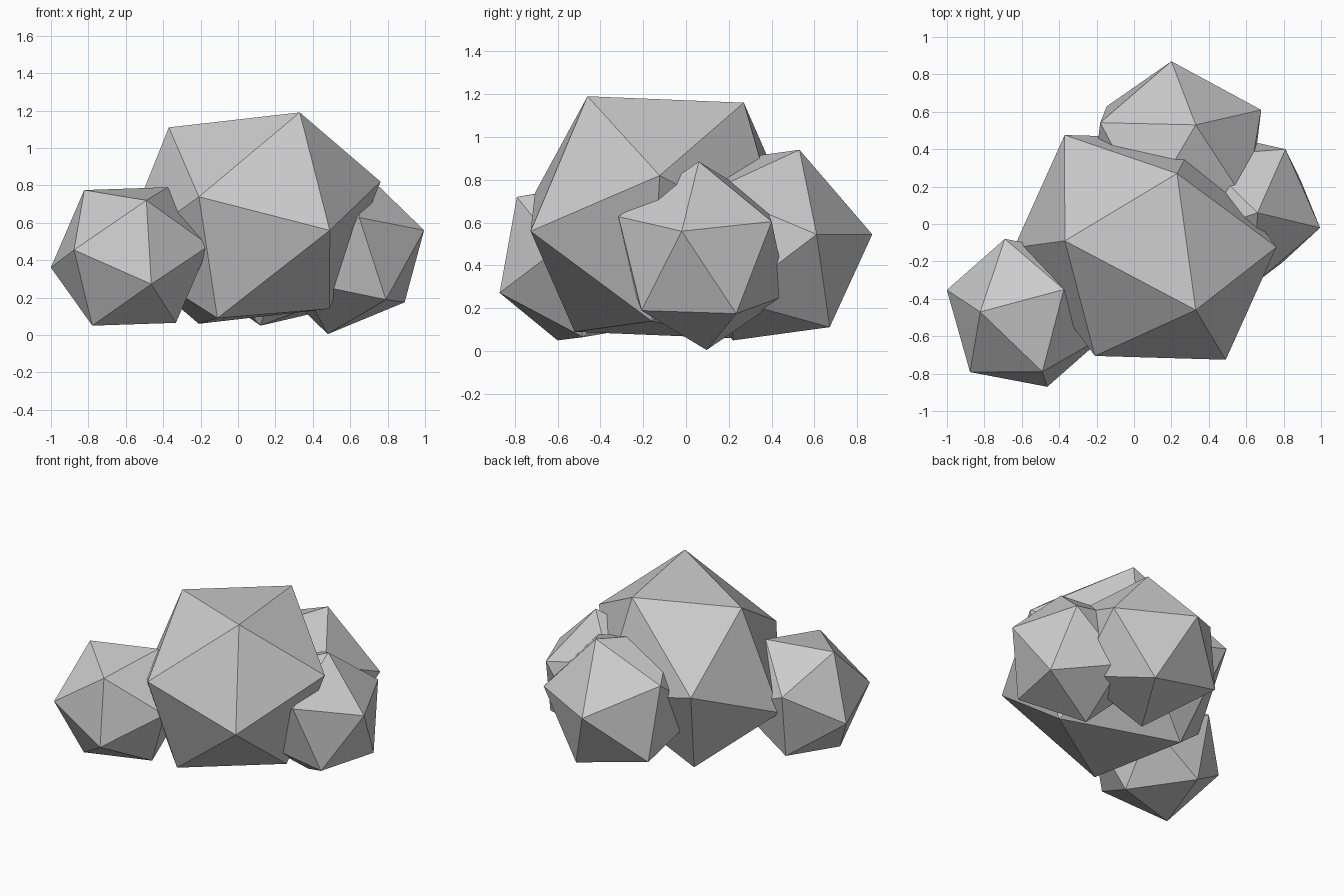
import bpy, bmesh
from mathutils import Matrix, Vector

if "Cube" in bpy.data.objects:
    bpy.data.objects.remove(bpy.data.objects["Cube"])


def rock(name, center, a, b, c):
    """Stretched icosahedron, placed by its centre and the corners of one face."""
    center = Vector(center)
    bm = bmesh.new()
    bmesh.ops.create_icosphere(bm, subdivisions=1, radius=1)
    bm.faces.ensure_lookup_table()
    base = Matrix([v.co for v in bm.faces[0].verts]).transposed()
    goal = Matrix([Vector(p) - center for p in (a, b, c)]).transposed()
    bm.transform((goal @ base.inverted()).to_4x4())
    bmesh.ops.recalc_face_normals(bm, faces=bm.faces)
    mesh = bpy.data.meshes.new(name)
    bm.to_mesh(mesh)
    bm.free()
    obj = bpy.data.objects.new(name, mesh)
    obj.location = center
    bpy.context.collection.objects.link(obj)


# Large boulder in the middle
rock("main_boulder", (0.06, -0.125, 0.625),
     (0.33, -0.46, 1.19), (0.23, 0.27, 1.16), (-0.37, -0.09, 1.11))
# Small rocks around it
rock("front_left_rock", (-0.577, -0.475, 0.42),
     (-0.822, -0.47, 0.775), (-0.375, -0.35, 0.79), (-0.49, -0.79, 0.72))
rock("back_rock", (0.225, 0.375, 0.495),
     (0.33, 0.53, 0.94), (0.20, 0.87, 0.545), (0.68, 0.61, 0.545))
rock("right_rock", (0.57, 0.078, 0.445),
     (0.995, -0.02, 0.56), (0.66, 0.06, 0.885), (0.81, 0.40, 0.605))
